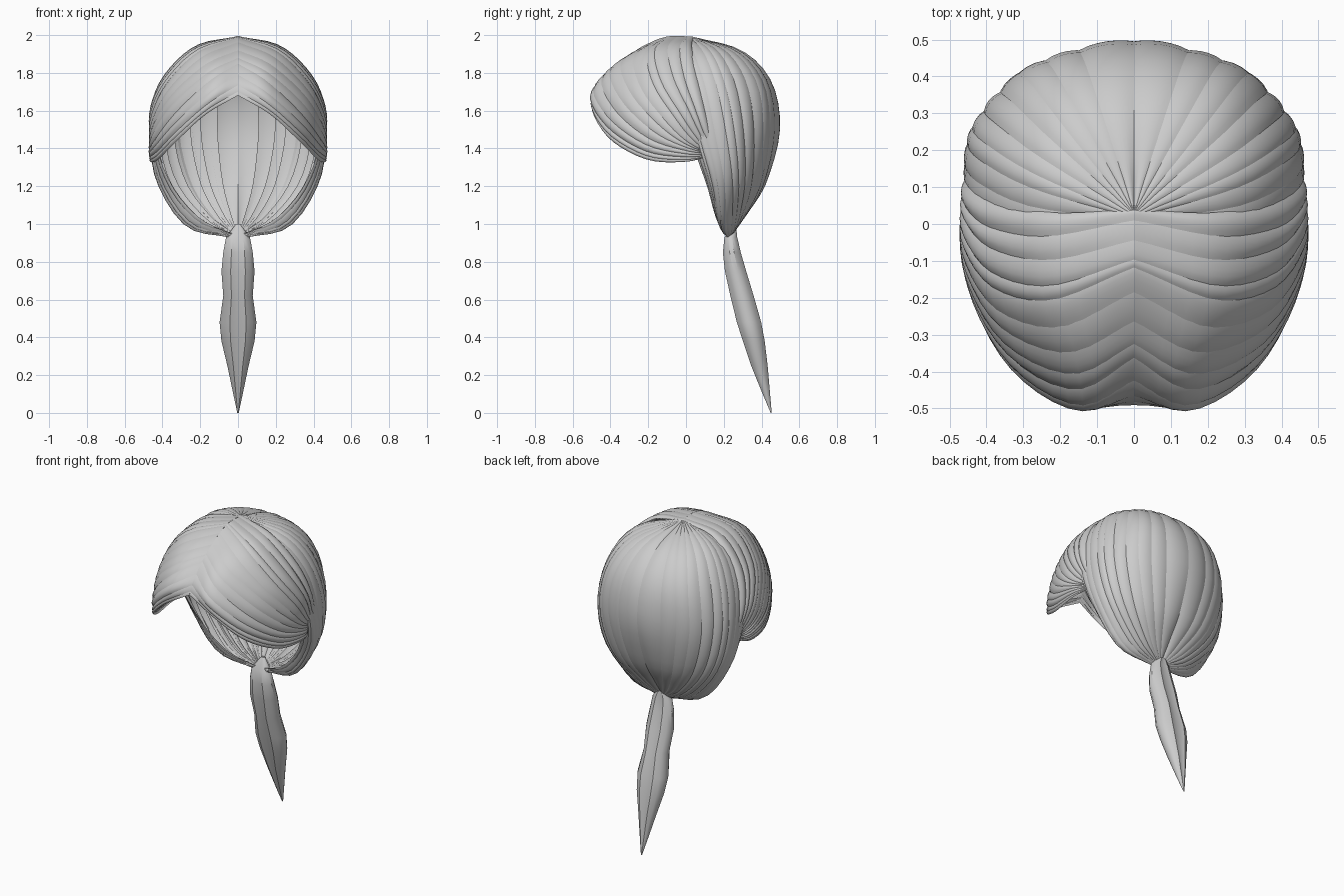
import bpy, bmesh, math, random
from mathutils import Vector

if "Cube" in bpy.data.objects:
    bpy.data.objects.remove(bpy.data.objects["Cube"])

random.seed(11)
CENTRE = Vector((0, 0.05, 1.45))


def spline(pts, t):
    """Catmull-Rom point at t in 0..1."""
    n = len(pts) - 1
    s = min(max(t, 0), 1) * n
    i = min(int(s), n - 1)
    f = s - i
    b, c = pts[i], pts[i + 1]
    a = pts[i - 1] if i > 0 else b * 2 - c
    d = pts[i + 2] if i + 2 <= n else c * 2 - b
    return 0.5 * (b * 2 + (c - a) * f + (a * 2 - b * 5 + c * 4 - d) * f * f
                  + (b * 3 - a - c * 3 + d) * f ** 3)


def sheet_point(keys, u, v):
    return spline([spline(k, v) for k in keys], u)


def sheet_normal(keys, u, v):
    u, v, e = min(max(u, .02), .98), min(max(v, .03), .97), 0.01
    n = (sheet_point(keys, u + e, v) - sheet_point(keys, u - e, v)).cross(
        sheet_point(keys, u, v + e) - sheet_point(keys, u, v - e)).normalized()
    return n if n.dot(sheet_point(keys, u, v) - CENTRE) > 0 else -n


def make_object(name, bm, mirror=True):
    bmesh.ops.recalc_face_normals(bm, faces=bm.faces)
    me = bpy.data.meshes.new(name)
    bm.to_mesh(me)
    bm.free()
    ob = bpy.data.objects.new(name, me)
    bpy.context.collection.objects.link(ob)
    if mirror:
        ob.modifiers.new("mirror", 'MIRROR').use_mirror_merge = False
    bpy.context.view_layer.objects.active = ob
    ob.select_set(True)
    bpy.ops.object.shade_smooth_by_angle(angle=math.radians(35))
    ob.select_set(False)


def strands(name, keys, count, lift, pinch=0, comb=0, rows=22, cols=6):
    """Split a guide sheet into overlapping, arched locks of hair.
    pinch gathers the roots, comb pulls the roots back along the parting."""
    keys = [[Vector(p) for p in k] for k in keys]
    cuts = [0] + [(i + random.uniform(-.3, .3)) / count for i in range(1, count)] + [1]
    bm = bmesh.new()
    for i in range(count):
        u0, u1 = cuts[i], min(cuts[i + 1] + 0.05, 1)
        phase = random.uniform(-1, 1)
        grid = []
        for r in range(rows + 1):
            v = r / rows
            fade = math.sin(math.pi * (0.08 + 0.87 * v))
            sway = 0.03 * math.sin(math.pi * v) * phase if i else 0
            row = []
            for c in range(cols + 1):
                w = c / cols
                u = min(max(u0 + (u1 - u0) * w + sway * (1 - w), 0), 1)
                root = (1 - v) ** 2
                u -= root * (pinch * math.sin(6 * math.pi * u) / (6 * math.pi) + comb * math.sin(math.pi * u))
                h = lift * fade * (math.sin(math.pi * w) ** .8 + 1.1 * w - 0.8)
                p = sheet_point(keys, u, v) + sheet_normal(keys, u, v) * h
                p.x = max(p.x, 0)
                row.append(bm.verts.new(p))
            grid.append(row)
        for r in range(rows):
            for c in range(cols):
                bm.faces.new((grid[r][c], grid[r][c + 1], grid[r + 1][c + 1], grid[r + 1][c]))
    make_object(name, bm)


# Back hair: crown to knot, from the back centre round to the curled edge behind the ear
strands("back_hair", [
    [(0, .03, 1.99), (0, .30, 1.915), (0, .46, 1.75), (0, .505, 1.50), (0, .43, 1.23), (0, .33, 1.07), (0, .25, .96)],
    [(0, .03, 1.99), (.16, .26, 1.91), (.25, .39, 1.74), (.28, .42, 1.49), (.22, .385, 1.22), (.12, .31, 1.05), (.02, .25, .95)],
    [(0, .02, 1.99), (.25, .13, 1.915), (.38, .21, 1.74), (.43, .26, 1.48), (.375, .28, 1.22), (.20, .26, 1.01), (.03, .24, .94)],
    [(0, .01, 1.985), (.27, 0, 1.885), (.41, .05, 1.70), (.45, .10, 1.46), (.42, .16, 1.22), (.27, .19, .99), (.04, .22, .93)],
    [(0, 0, 1.97), (.26, -.08, 1.87), (.40, -.03, 1.68), (.43, .03, 1.44), (.345, .115, 1.20), (.20, .165, 1.03), (.03, .22, .95)],
], 13, 0.013)

# Parted fringe: centre parting swept round to the temple
strands("fringe", [
    [(0, .04, 1.99), (.22, .03, 1.94), (.38, .06, 1.79), (.45, .10, 1.62), (.45, .14, 1.45), (.40, .17, 1.32)],
    [(0, -.12, 1.985), (.22, -.17, 1.915), (.38, -.12, 1.76), (.455, -.02, 1.60), (.455, .06, 1.47), (.42, .14, 1.36)],
    [(0, -.30, 1.895), (.17, -.36, 1.83), (.35, -.28, 1.68), (.445, -.13, 1.53), (.46, 0, 1.43), (.42, .13, 1.37)],
    [(0, -.44, 1.77), (.15, -.49, 1.69), (.32, -.385, 1.55), (.43, -.20, 1.43), (.465, 0, 1.38), (.42, .12, 1.37)],
    [(0, -.49, 1.68), (.17, -.485, 1.58), (.32, -.39, 1.44), (.42, -.20, 1.34), (.46, 0, 1.33), (.42, .12, 1.36)],
], 12, 0.015, pinch=0.5, comb=0.12)

# Ponytail: z, half width, front y, back y
rings = [(1.00, .012, .245, .265), (.93, .065, .20, .275), (.85, .08, .19, .295), (.75, .09, .20, .325),
         (.62, .08, .228, .365), (.48, .1, .262, .405), (.38, .09, .295, .423), (.25, .058, .34, .437),
         (.12, .03, .395, .446), (0, .004, .448, .454)]
bm = bmesh.new()
SIDES = 14
loops = []
for z, hw, y0, y1 in rings:
    loop = []
    for k in range(SIDES):
        a = 2 * math.pi * k / SIDES + math.pi / 2
        groove = 1 - 0.25 * max(0, 1 - abs(math.cos(a)) * 2.6)
        loop.append(bm.verts.new((hw * math.cos(a), (y0 + y1) / 2 + (y1 - y0) / 2 * math.sin(a) * groove, z)))
    loops.append(loop)
for a, b in zip(loops, loops[1:]):
    for k in range(SIDES):
        m = (k + 1) % SIDES
        bm.faces.new((a[k], a[m], b[m], b[k]))
bm.faces.new(loops[0])
bm.faces.new(loops[-1])
make_object("ponytail", bm, mirror=False)
